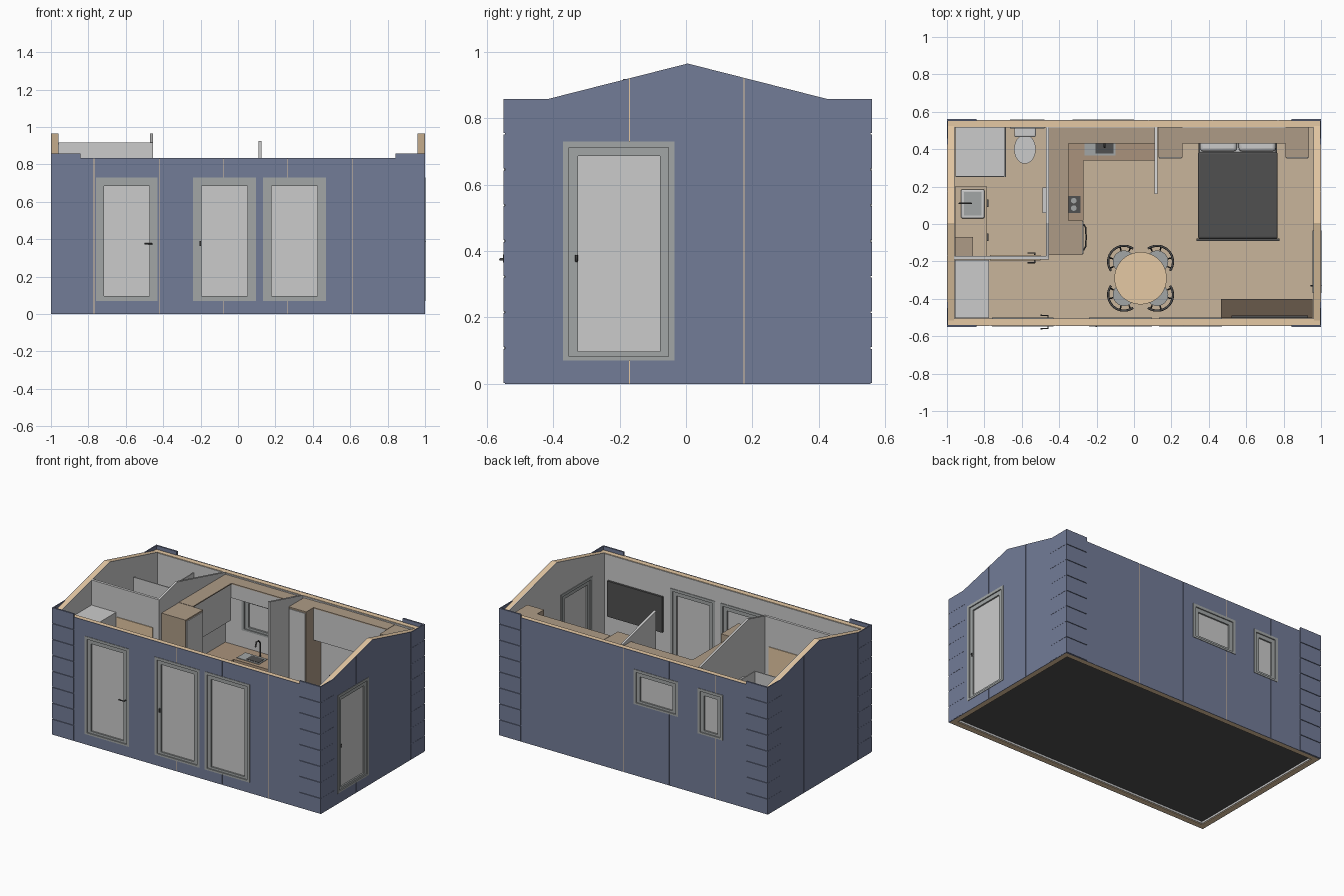
import bpy, bmesh, math
from mathutils import Vector

if "Cube" in bpy.data.objects:
    bpy.data.objects.remove(bpy.data.objects["Cube"])


def mat(name, r, g, b):
    m = bpy.data.materials.new(name)
    m.diffuse_color = (r, g, b, 1)
    m.use_nodes = True
    m.node_tree.nodes["Principled BSDF"].inputs["Base Color"].default_value = m.diffuse_color
    return m


BLUE = mat("blue_cladding", .17, .20, .31)
WOOD = mat("pale_wood", .78, .58, .37)
FLOOR = mat("floor_wood", .58, .46, .33)
CAB = mat("cabinet_wood", .42, .33, .24)
TOP = mat("worktop_wood", .40, .29, .20)
BROWN = mat("dark_wood", .14, .10, .07)
DARK = mat("charcoal", .08, .08, .08)
TRIM = mat("grey_trim", .36, .38, .38)


def finish(name, bm, m=None, smooth=False):
    bmesh.ops.recalc_face_normals(bm, faces=bm.faces)
    me = bpy.data.meshes.new(name)
    bm.to_mesh(me)
    bm.free()
    ob = bpy.data.objects.new(name, me)
    bpy.context.collection.objects.link(ob)
    if m:
        me.materials.append(m)
    if smooth:
        bpy.ops.object.select_all(action='DESELECT')
        ob.select_set(True)
        bpy.context.view_layer.objects.active = ob
        bpy.ops.object.shade_smooth_by_angle()
    return ob


def add_box(bm, x0, x1, y0, y1, z0, z1):
    v = bmesh.ops.create_cube(bm, size=1)["verts"]
    for p in v:
        p.co = ((x0 + x1) / 2 + p.co.x * (x1 - x0), (y0 + y1) / 2 + p.co.y * (y1 - y0),
                (z0 + z1) / 2 + p.co.z * (z1 - z0))


def box(name, x0, x1, y0, y1, z0, z1, m=None, bevel=0):
    bm = bmesh.new()
    add_box(bm, x0, x1, y0, y1, z0, z1)
    ob = finish(name, bm, m, bevel > 0)
    if bevel:
        b = ob.modifiers.new("bevel", 'BEVEL')
        b.width, b.segments = bevel, 3
    return ob


def prism(name, pts, x0, x1, m=None):
    """(y, z) outline extruded along x"""
    bm = bmesh.new()
    f = bm.faces.new([bm.verts.new((x0, y, z)) for y, z in pts])
    r = bmesh.ops.extrude_face_region(bm, geom=[f])
    bmesh.ops.translate(bm, vec=(x1 - x0, 0, 0), verts=[g for g in r["geom"] if isinstance(g, bmesh.types.BMVert)])
    return finish(name, bm, m)


def disc(name, x, y, z0, z1, rx, ry, m=None, r0=1, seg=32):
    bm = bmesh.new()
    bmesh.ops.create_cone(bm, cap_ends=True, segments=seg, radius1=r0, radius2=1, depth=1)
    for v in bm.verts:
        v.co = (x + v.co.x * rx, y + v.co.y * ry, (z0 + z1) / 2 + v.co.z * (z1 - z0))
    return finish(name, bm, m, True)


def tube(name, pts, r, m=DARK):
    cu = bpy.data.curves.new(name, 'CURVE')
    cu.dimensions, cu.bevel_depth, cu.bevel_resolution, cu.use_fill_caps = '3D', r, 2, True
    s = cu.splines.new('POLY')
    s.points.add(len(pts) - 1)
    for p, c in zip(s.points, pts):
        p.co = (*c, 1)
    cu.materials.append(m)
    bpy.context.collection.objects.link(bpy.data.objects.new(name, cu))


def roof(y):
    return .965 - .254 * abs(y - .005)


# Wall coordinates: u along the wall, d is depth inward from the outer face
Y0, Y1 = -.545, .556
WALLS = {"front": lambda a, b, d, e: (a, b, Y0 + d, Y0 + e),
         "back": lambda a, b, d, e: (a, b, Y1 - e, Y1 - d),
         "right": lambda a, b, d, e: (1 - e, 1 - d, a, b),
         "left": lambda a, b, d, e: (-1 + d, -1 + e, a, b)}
OPENINGS = [("entry_door", "front", -.76, -.43, .07, .73), ("patio_door", "front", -.24, .095, .07, .73),
            ("tall_window", "front", .135, .47, .07, .73), ("side_door", "right", -.37, -.035, .07, .73),
            ("kitchen_window", "back", -.33, 0, .48, .715), ("bathroom_window", "back", -.664, -.478, .41, .715)]

# One hidden cutter for all openings
bm = bmesh.new()
for n, w, a, b, z0, z1 in OPENINGS:
    add_box(bm, *WALLS[w](a + .006, b - .006, -.05, .08), z0 + .006, z1 - .006)
cutter = finish("opening_cutter", bm)
cutter.hide_render = True
cutter.hide_set(True)


def cut(ob):
    md = ob.modifiers.new("openings", 'BOOLEAN')
    md.operation, md.object = 'DIFFERENCE', cutter


# Frames, leaves and glass
for n, w, a, b, z0, z1 in OPENINGS:
    P = WALLS[w]
    for part, i, t, d, e, m in (("trim", 0, .018, -.003, .045, TRIM), ("leaf", .018, .026, .004, .038, TRIM)):
        bm = bmesh.new()
        p, q, r, s = a + i, b - i, z0 + i * .5, z1 - i
        add_box(bm, *P(p, p + t, d, e), r, s)
        add_box(bm, *P(q - t, q, d, e), r, s)
        add_box(bm, *P(p + t, q - t, d, e), r, r + t * .7)
        add_box(bm, *P(p + t, q - t, d, e), s - t, s)
        finish(n + "_" + part, bm, m)
    box(n + "_glass", *P(a + .042, b - .042, .014, .026), z0 + .02, z1 - .04)

# Long walls: wood core, lining, seamed outer panels
for w, sg in (("front", 1), ("back", -1)):
    P = WALLS[w]
    cut(box(w + "_wall_core", *P(-.997, .997, .003, .037), 0, .833, WOOD))
    cut(box(w + "_wall_lining", *P(-.96, .96, .037, .041), .005, .83))
    ends = sorted([-1, 1] + [sg * s for s in (-.77, -.42, -.08, .265, .61)])
    for a, b in zip(ends, ends[1:]):
        cut(box(w + "_panel", *P(a + .0015, b - .0015, 0, .003), 0, .835, BLUE))

# Gable walls
def strip(a, b, z=0, dz=0):
    mid = [(.005, roof(.005) + dz)] if a < .005 < b else []
    return [(a, z), (b, z), (b, roof(b) + dz)] + mid + [(a, roof(a) + dz)]


for w, sx in (("left", -1), ("right", 1)):
    cut(prism(w + "_gable_core", strip(Y0 + .003, Y1 - .003), sx * .997, sx * .963, WOOD))
    cut(prism(w + "_gable_lining", strip(Y0 + .037, Y1 - .037, .005), sx * .963, sx * .959))
    for a, b in ((Y0, -.17), (-.17, .175), (.175, Y1)):
        cut(prism(w + "_gable_panel", strip(a + .0015, b - .0015), sx * .997, sx, BLUE))

# Corner blocks with horizontal joints
for sx, side in ((-1, "left"), (1, "right")):
    for sy, face in ((-1, "front"), (1, "back")):
        bm = bmesh.new()
        for k in range(8):
            z0, z1 = k * .1075 + .003, (k + 1) * .1075 - .002
            u = sorted((sx * 1.001, sx * .842))
            add_box(bm, *WALLS[face](*u, -.005, .006), z0, z1)
            v = (Y0 - .005, -.40) if sy < 0 else (.41, Y1 + .005)
            add_box(bm, *WALLS[side](*v, -.001, .006), z0, z1)
        finish(f"{face}_{side}_corner_blocks", bm, BLUE)

# Floor
box("underside", -.96, .96, -.506, .517, .018, .03, DARK)
box("floor", -.96, .96, -.506, .517, .03, .065, FLOOR)

# Partitions
F = .065
prism("bathroom_side_wall", strip(-.19, .516, F), -.47, -.455)
box("bathroom_front_wall", -.96, -.455, -.19, -.172, F, .918)
prism("bedroom_divider", strip(.16, .516, F), .11, .125)
box("bathroom_door", -.77, -.5, -.195, -.167, F, .72, WOOD)


def lever(name, x, y, z, dx, dy):
    """lever handle standing off by dy, pointing dx"""
    tube(name, [(x, y, z), (x, y + dy, z), (x + dx, y + dy, z)], .004)


for y, d in ((-.195, -.012), (-.167, .012)):
    lever("bathroom_door_handle", -.53, y, .37, -.04, d)
for y, d in ((-.541, -.018), (-.507, .018)):
    lever("entry_door_handle", -.46, y, .375, -.04, d)
box("patio_door_handle", -.206, -.198, -.551, -.54, .365, .39, DARK)
for x, d in ((.996, .004), (.962, -.016)):
    tube("side_door_handle", [(x, -.33, .37), (x + d, -.33, .37), (x + d, -.33, .388)], .004)

# Bathroom
box("shower_tray", -.955, -.685, .25, .515, F, .09)
box("shower_glass_side", -.695, -.688, .25, .515, .09, .77)
box("shower_glass_front", -.955, -.688, .25, .257, .09, .77)
disc("toilet_bowl", -.583, .40, F, .19, .055, .075, r0=.65)
disc("toilet_lid", -.583, .40, .19, .205, .058, .078)
box("toilet_cistern", -.64, -.525, .465, .515, F, .31, bevel=.008)
box("vanity_cabinet", -.958, -.79, -.17, .20, F, .31, CAB)
box("vanity_top", -.958, -.785, -.17, .20, .31, .325, FLOOR)
box("wash_basin", -.925, -.80, .03, .185, .325, .36, bevel=.008)
box("basin_bowl", -.91, -.815, .045, .17, .355, .3615, TRIM)
tube("basin_tap", [(-.935, .11, .325), (-.935, .11, .42), (-.87, .11, .42), (-.87, .11, .40)], .004)
box("vanity_box", -.958, -.86, -.17, -.07, .325, .44, CAB)
for y in (.11, -.07):
    box("vanity_handle", -.79, -.779, y - .02, y + .02, .26, .268, DARK)
box("towel_rail", -.49, -.47, .06, .195, .3, .6)
box("hall_wardrobe", -.958, -.775, -.503, -.192, F, .75)

# Kitchen
box("tall_cabinet", -.455, -.275, -.165, .02, F, .82, CAB)
box("tall_cabinet_front", -.275, -.27, -.16, .015, .08, .81)
tube("tall_cabinet_handle", [(-.27, -.14, .42), (-.258, -.12, .42), (-.256, -.07, .42), (-.258, -.02, .42), (-.27, 0, .42)], .004)
box("base_units_side", -.455, -.285, .02, .516, F, .35)
box("base_units_back", -.285, .11, .35, .516, F, .35)
box("worktop_side", -.455, -.27, .02, .516, .35, .365, TOP)
box("worktop_back", -.27, .11, .34, .516, .35, .365, TOP)
box("upper_units_side", -.455, -.355, .02, .43, .57, .815)
box("upper_units_side_top", -.455, -.35, .02, .43, .815, .822, CAB)
box("upper_units_back", -.455, .11, .435, .516, .72, .815)
box("upper_units_back_top", -.455, .11, .43, .516, .815, .822, CAB)
box("hob", -.36, -.285, .06, .15, .365, .37, DARK)
for y in (.085, .125):
    disc("hob_ring", -.322, y, .37, .373, .015, .015, TRIM, seg=20)
box("sink_rim", -.265, -.1, .365, .455, .365, .369, TRIM)
box("sink_bowl", -.205, -.11, .378, .44, .366, .371, DARK)
tube("sink_tap", [(-.157, .46, .365), (-.157, .46, .46), (-.157, .445, .48), (-.157, .42, .48), (-.157, .41, .45)], .005)

# Bedroom storage and bed
for x0, x1 in ((.13, .26), (.81, .935)):
    box("bedside_wardrobe", x0, x1, .355, .516, F, .82, CAB)
    box("wardrobe_front", x0 + .005, x1 - .005, .35, .355, F + .01, .81)
box("overbed_units", .26, .81, .435, .516, .60, .815)
box("overbed_top", .26, .81, .43, .516, .815, .822, CAB)
box("headboard", .335, .775, .49, .516, F, .36, DARK)
box("bed_base", .345, .765, -.075, .49, .085, .15, DARK)
box("mattress", .35, .76, -.07, .488, .15, .21, None, .012)
box("blanket", .342, .768, -.078, .385, .13, .222, DARK, .01)
box("bed_footboard", .335, .778, -.09, -.078, F, .20, DARK)
for x in (.352, .56):
    box("pillow", x, x + .198, .388, .47, .21, .25, None, .018)

# Television and low unit
box("low_unit", .465, .955, -.503, -.40, F, .20, BROWN)
box("television", .52, .93, -.502, -.488, .42, .66, DARK)

# Round table
CX, CY = .035, -.29
disc("table_top", CX, CY, .285, .298, .14, .14, WOOD, seg=48)
disc("table_post", CX, CY, .075, .285, .014, .014, DARK)
disc("table_foot", CX, CY, F, .075, .07, .07, DARK)

# Four chairs on the diagonals
for k in range(4):
    a = math.radians(45 + 90 * k)
    x, y = CX + .125 * math.cos(a), CY + .125 * math.sin(a)
    disc("chair_seat", x, y, .185, .205, .06, .06, TRIM, seg=24)
    arc = [(x + .085 * math.cos(a + t), y + .085 * math.sin(a + t)) for t in [math.radians(d) for d in range(-80, 81, 10)]]
    tube("chair_arm_rail", [(p, q, .30) for p, q in arc], .006)
    tube("chair_back_rail", [(p, q, .255) for p, q in arc[4:13]], .005)
    for j in (1, 5, 11, 15):
        p, q = arc[j]
        tube("chair_leg", [(p, q, .30), (x + (p - x) * .75, y + (q - y) * .75, .19), (p, q, F)], .004)
